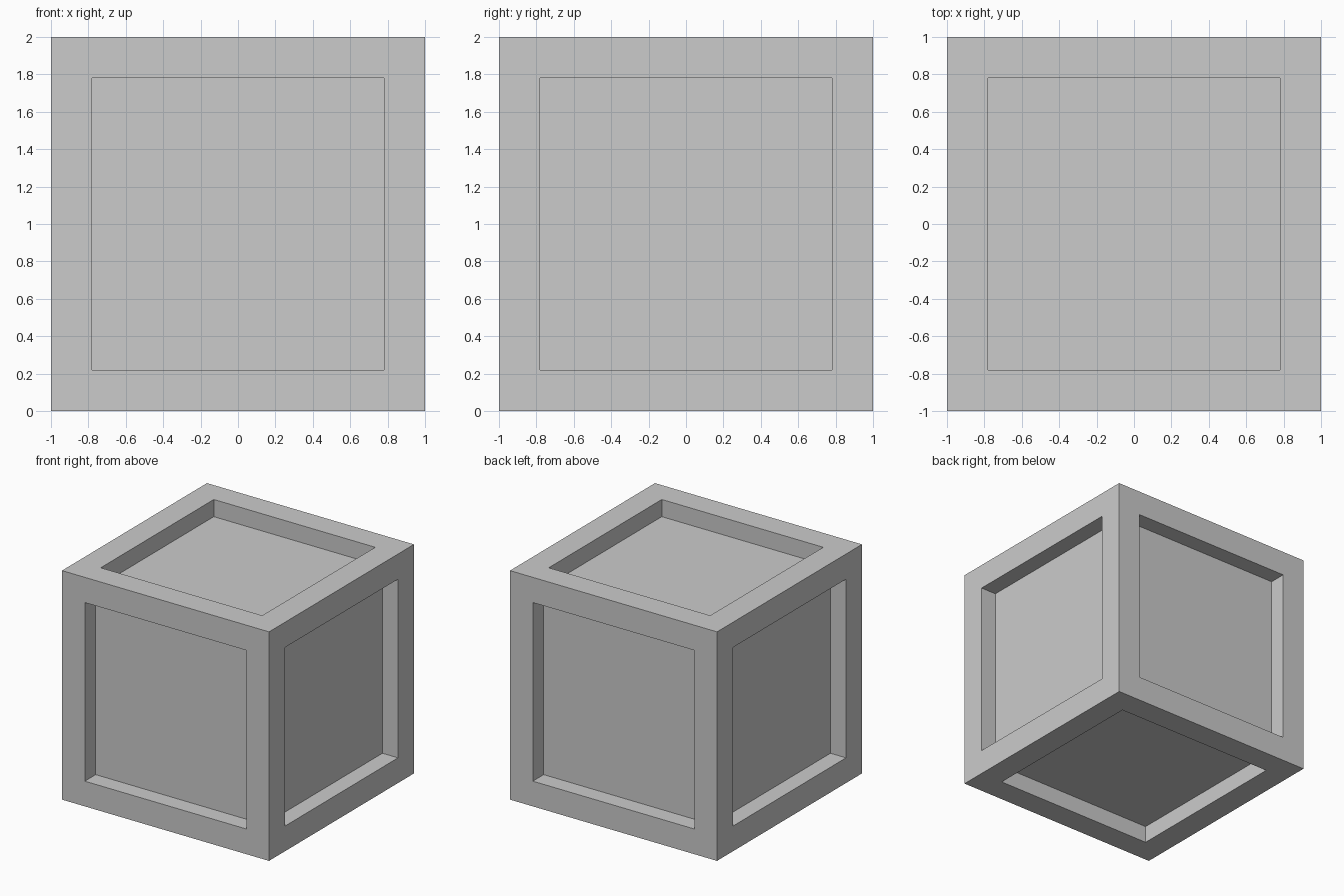
import bpy, bmesh
from mathutils import Matrix

if "Cube" in bpy.data.objects:
    bpy.data.objects.remove(bpy.data.objects["Cube"])

SIZE, FRAME, DEPTH = 2.0, 0.22, 0.15

# Solid cube standing on the ground
bm = bmesh.new()
bmesh.ops.create_cube(bm, size=SIZE, matrix=Matrix.Translation((0, 0, SIZE / 2)))
panels = bm.faces[:]

# Border frame on every side
bmesh.ops.inset_individual(bm, faces=panels, thickness=FRAME, use_even_offset=True)

# Sink each panel straight inward
panels = [f for f in bm.faces if abs(f.calc_area() - (SIZE - 2 * FRAME) ** 2) < 1e-3]
for n, face in [(f.normal.copy(), f) for f in panels]:
    new = bmesh.ops.extrude_discrete_faces(bm, faces=[face])["faces"][0]
    bmesh.ops.translate(bm, verts=new.verts[:], vec=-n * DEPTH)

bmesh.ops.recalc_face_normals(bm, faces=bm.faces[:])
mesh = bpy.data.meshes.new("crate")
bm.to_mesh(mesh)
bm.free()
bpy.context.collection.objects.link(bpy.data.objects.new("crate", mesh))
